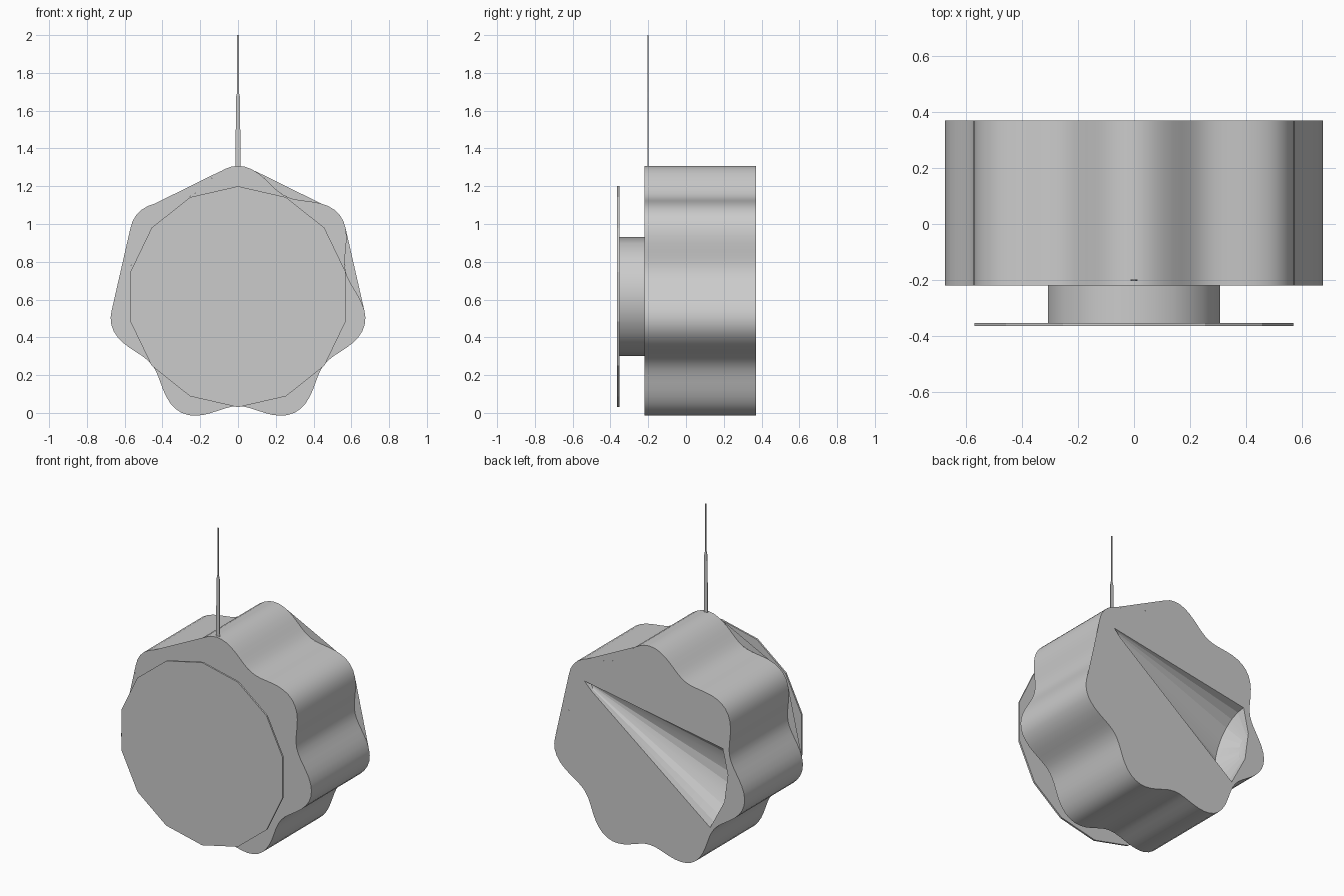
import bpy, bmesh
from math import sin, cos, pi, radians

if "Cube" in bpy.data.objects:
    bpy.data.objects.remove(bpy.data.objects["Cube"])

CZ = 0.62                      # height of the common axis
FRONT, BACK = -0.22, 0.37      # body depth range


def make(name, bm, smooth=True):
    bmesh.ops.recalc_face_normals(bm, faces=bm.faces)
    me = bpy.data.meshes.new(name)
    bm.to_mesh(me)
    bm.free()
    ob = bpy.data.objects.new(name, me)
    bpy.context.collection.objects.link(ob)
    if smooth:
        shade(ob)
    return ob


def shade(ob):
    bpy.ops.object.select_all(action='DESELECT')
    ob.select_set(True)
    bpy.context.view_layer.objects.active = ob
    bpy.ops.object.shade_smooth_by_angle(angle=radians(35))


def prism(name, outline, y0, y1, smooth=True):
    """Extrude an (x, z) outline along y."""
    bm = bmesh.new()
    face = bm.faces.new([bm.verts.new((x, y0, z)) for x, z in outline])
    ext = bmesh.ops.extrude_face_region(bm, geom=[face])
    verts = [v for v in ext['geom'] if isinstance(v, bmesh.types.BMVert)]
    bmesh.ops.translate(bm, vec=(0, y1 - y0, 0), verts=verts)
    return make(name, bm, smooth)


def lobe(a):
    """Seven-lobed outline point, angle clockwise from the top."""
    r = 0.636 + 0.052 * cos(7 * a)
    return r * sin(a), CZ + r * cos(a)


def ngon(r, n, cz):
    return [(r * sin(2 * pi * i / n), cz + r * cos(2 * pi * i / n)) for i in range(n)]


# Lobed body
body = prism("knob_body", [lobe(2 * pi * i / 112) for i in range(112)], FRONT, BACK)

# Tapered pointer recess in the back, cut with an elliptical cone
# ring: centre x, z, half-width vector x, z, depth
rings = [(0.435, 0.935, 0.025, 0.025, 0.03),
         (-0.475, 0.525, -0.045, 0.265, 0.20),
         (-0.543, 0.54, -0.0125, 0.09, 0.07)]
bm = bmesh.new()
N = 24
loops = [[bm.verts.new((cx + wx * cos(2 * pi * i / N), BACK - d * sin(2 * pi * i / N),
                        cz + wz * cos(2 * pi * i / N))) for i in range(N)]
         for cx, cz, wx, wz, d in rings]
for a, b in zip(loops, loops[1:]):
    for i in range(N):
        j = (i + 1) % N
        bm.faces.new((a[i], a[j], b[j], b[i]))
bm.faces.new(loops[0])
bm.faces.new(loops[-1])
cutter = make("recess_cutter", bm, False)
mod = body.modifiers.new("recess", 'BOOLEAN')
mod.operation = 'DIFFERENCE'
mod.solver = 'EXACT'
mod.object = cutter
bpy.context.view_layer.objects.active = body
bpy.ops.object.modifier_apply(modifier=mod.name)
bpy.data.objects.remove(cutter, do_unlink=True)
shade(body)

# Flat webs closing two hollows on the back right and the front left
bm = bmesh.new()
for side, y in ((1, BACK), (-1, FRONT)):
    for a0, a1 in ((7, 42), (58, 96)):
        pts = [lobe(radians(a0 + (a1 - a0) * i / 12)) for i in range(13)]
        bm.faces.new([bm.verts.new((side * x, y, z)) for x, z in pts])
make("rim_webs", bm, False)

# Neck and thin fourteen-sided front plate
prism("neck", ngon(0.315, 14, 0.615), -0.353, FRONT)
prism("front_plate", ngon(0.585, 14, 0.615), -0.364, -0.353, False)

# Thin stepped needle on top
half = [(0.013, 1.30), (0.011, 1.67), (0.004, 1.70), (0.004, 2.0)]
prism("needle", half + [(-x, z) for x, z in reversed(half)], -0.203, -0.199, False)
